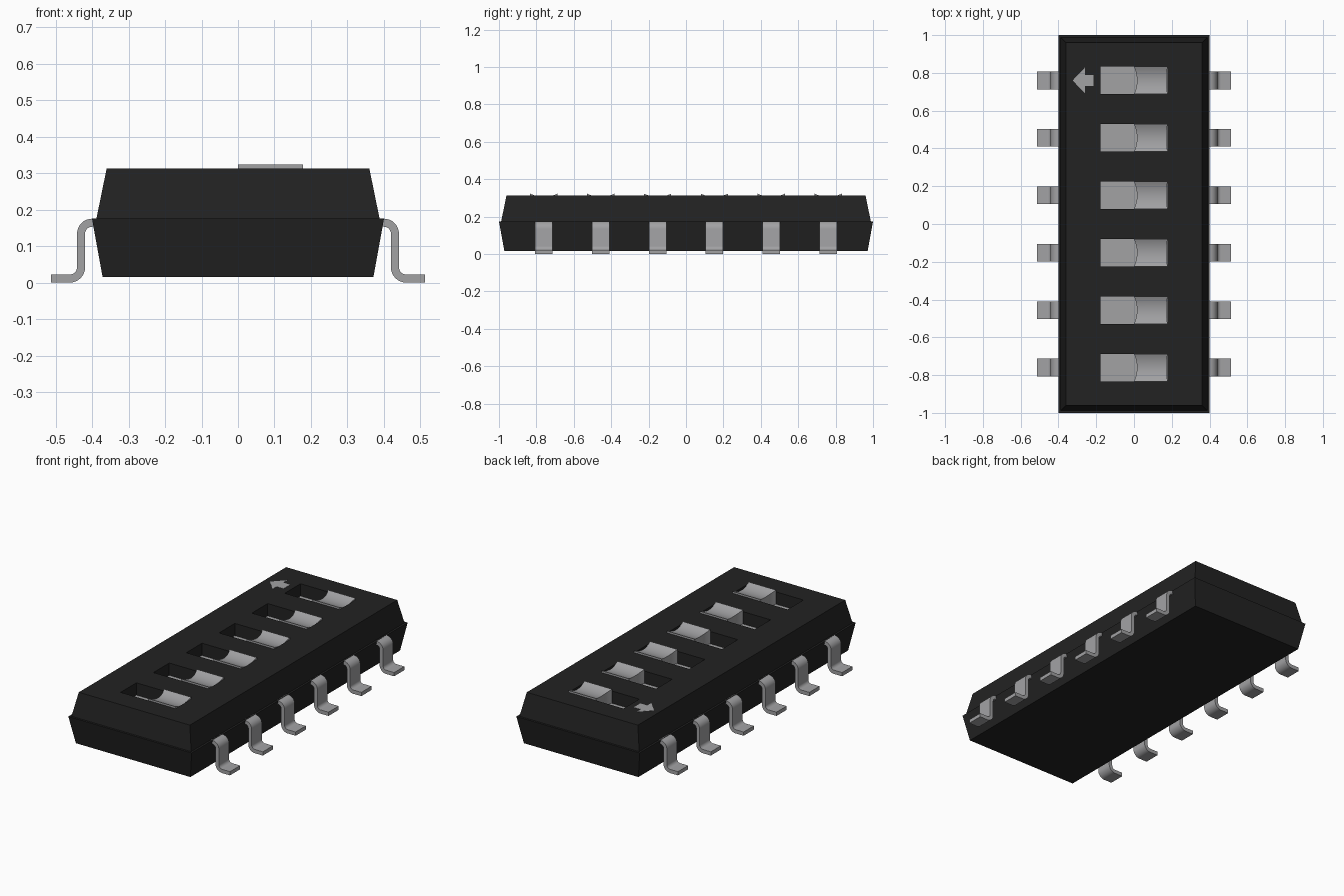
import bpy, bmesh, math

if "Cube" in bpy.data.objects:
    bpy.data.objects.remove(bpy.data.objects["Cube"])

PITCH = 0.304
ROWS = [(i - 2.5) * PITCH for i in range(6)]
HX, HY = 0.178, 0.073          # half size of each slot
FLOOR, TOP = 0.24, 0.312


def material(name, c):
    m = bpy.data.materials.new(name)
    m.diffuse_color = (*c, 1)
    m.use_nodes = True
    m.node_tree.nodes["Principled BSDF"].inputs["Base Color"].default_value = m.diffuse_color
    return m


BLACK = material("black plastic", (0.016, 0.016, 0.016))
GREY = material("grey metal", (0.36, 0.36, 0.37))


def finish(bm, name, mat, smooth=False):
    bmesh.ops.recalc_face_normals(bm, faces=bm.faces)
    me = bpy.data.meshes.new(name)
    bm.to_mesh(me)
    bm.free()
    ob = bpy.data.objects.new(name, me)
    bpy.context.collection.objects.link(ob)
    me.materials.append(mat)
    if smooth:
        bpy.ops.object.select_all(action='DESELECT')
        ob.select_set(True)
        bpy.context.view_layer.objects.active = ob
        bpy.ops.object.shade_smooth_by_angle(angle=math.radians(35))
    return ob


def loft(bm, rings):
    """Skin a list of equal-length point rings and cap both ends."""
    vs = [[bm.verts.new(p) for p in r] for r in rings]
    n = len(vs[0])
    for a, b in zip(vs, vs[1:]):
        for i in range(n):
            j = (i + 1) % n
            bm.faces.new((a[i], a[j], b[j], b[i]))
    bm.faces.new(vs[0])
    bm.faces.new(vs[-1])


def rect(x, y, z, cy=0):
    return [(-x, cy - y, z), (x, cy - y, z), (x, cy + y, z), (-x, cy + y, z)]


# Housing: two tapered halves with a small ledge at the parting line
bm = bmesh.new()
loft(bm, [rect(0.371, 0.971, 0.015), rect(0.40, 1.0, 0.175),
          rect(0.388, 0.988, 0.175), rect(0.36, 0.96, TOP)])
body = finish(bm, "housing", BLACK)

# Slots cut into the top
bm = bmesh.new()
for y in ROWS:
    loft(bm, [rect(HX, HY, FLOOR - 0.01, y), rect(HX, HY, 0.4, y)])
cutter = finish(bm, "slot_cutter", BLACK)
cutter.hide_render = True
mod = body.modifiers.new("slots", 'BOOLEAN')
mod.operation = 'DIFFERENCE'
mod.solver = 'EXACT'
mod.object = cutter
bpy.context.view_layer.objects.active = body
bpy.ops.object.modifier_apply(modifier=mod.name)
bpy.data.objects.remove(cutter)

# Sliders: flat base plus a knob with a scooped top and hollow ends
for k, y in enumerate(ROWS):
    bm = bmesh.new()
    loft(bm, [rect(HX, HY, FLOOR - 0.01, y), rect(HX, HY, FLOOR, y)])
    rings = []
    for i in range(13):
        t = i / 6 - 1
        b = 1 - t * t
        x0, x1, z = 0.016 * b, HX - 0.007 * b, 0.323 - 0.018 * b
        yy = y + t * HY
        rings.append([(x0, yy, FLOOR), (x1, yy, FLOOR), (x1, yy, z), (x0, yy, z)])
    loft(bm, rings)
    finish(bm, f"slider_{k + 1}", GREY, True)

# Gull-wing leg profile in x, z
def arc(cx, cz, r, a0, a1, n=8):
    return [(cx + r * math.cos(math.radians(a0 + (a1 - a0) * i / n)),
             cz + r * math.sin(math.radians(a0 + (a1 - a0) * i / n))) for i in range(n + 1)]


profile = ([(0.375, 0.175)] + arc(0.40, 0.134, 0.041, 90, 0)
           + arc(0.461, 0.042, 0.020, 180, 270) + [(0.513, 0.022), (0.513, 0.0)]
           + arc(0.461, 0.042, 0.042, 270, 180) + arc(0.40, 0.134, 0.019, 0, 90)
           + [(0.375, 0.153)])
for side, s in (("right", 1), ("left", -1)):
    for k, y in enumerate(ROWS):
        bm = bmesh.new()
        loft(bm, [[(s * x, y + d, z) for x, z in profile] for d in (-0.047, 0.047)])
        finish(bm, f"{side}_leg_{k + 1}", GREY, True)

# Direction arrow beside the first slot
arrow = [(-0.325, 0), (-0.26, -0.068), (-0.26, -0.03), (-0.215, -0.03),
         (-0.215, 0.03), (-0.26, 0.03), (-0.26, 0.068)]
bm = bmesh.new()
loft(bm, [[(x, ROWS[-1] + y, z) for x, y in arrow] for z in (TOP - 0.002, TOP + 0.001)])
finish(bm, "arrow_mark", GREY)
